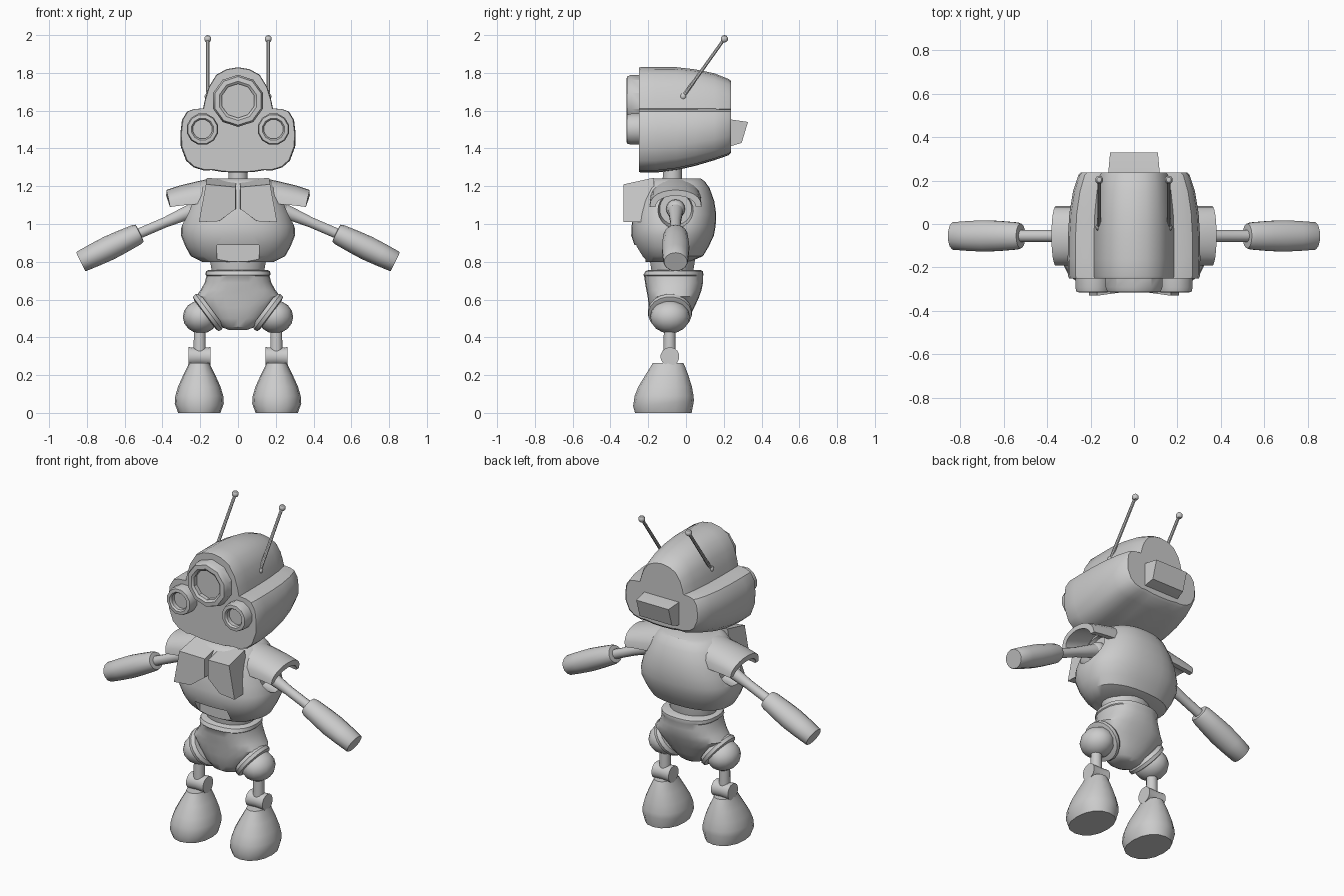
import bpy, bmesh, math
from mathutils import Vector

if "Cube" in bpy.data.objects:
    bpy.data.objects.remove(bpy.data.objects["Cube"])

grey = bpy.data.materials.new("plain_grey")
grey.diffuse_color = (0.6, 0.6, 0.6, 1)
grey.use_nodes = True
grey.node_tree.nodes["Principled BSDF"].inputs["Base Color"].default_value = grey.diffuse_color


def loft(name, rings):
    """Skin a list of equal-length closed rings and cap both ends."""
    bm = bmesh.new()
    vs = [[bm.verts.new(p) for p in r] for r in rings]
    n = len(rings[0])
    for a, b in zip(vs, vs[1:]):
        for i in range(n):
            j = (i + 1) % n
            bm.faces.new((a[i], a[j], b[j], b[i]))
    bm.faces.new(vs[0])
    bm.faces.new(vs[-1])
    bmesh.ops.recalc_face_normals(bm, faces=bm.faces)
    me = bpy.data.meshes.new(name)
    bm.to_mesh(me)
    bm.free()
    me.materials.append(grey)
    ob = bpy.data.objects.new(name, me)
    bpy.context.collection.objects.link(ob)
    return ob


def lathe(name, origin, axis, profile, segs=16, wide=1.0):
    """Turn (radius, distance) pairs around an axis; wide stretches sideways."""
    o, d = Vector(origin), Vector(axis).normalized()
    side = Vector((1, 0, 0)) if abs(d.y) > 0.5 else Vector((0, 1, 0))
    u = (side - d * side.dot(d)).normalized()
    v = d.cross(u)
    ang = [2 * math.pi * (i + 0.5) / segs for i in range(segs)]
    return loft(name, [[o + d * t + u * (r * wide * math.cos(a)) + v * (r * math.sin(a))
                        for a in ang] for r, t in profile])


def stack(name, sections, cx=0.0, segs=24, power=2.4):
    """Horizontal rounded sections: (z, half width, front y, back y)."""
    def oval(z, hx, y0, y1):
        pts = []
        for i in range(segs):
            a = 2 * math.pi * i / segs
            c, s = math.cos(a), math.sin(a)
            pts.append((cx + hx * math.copysign(abs(c) ** (2 / power), c),
                        (y0 + y1) / 2 + (y1 - y0) / 2 * math.copysign(abs(s) ** (2 / power), s), z))
        return pts
    return loft(name, [oval(*s) for s in sections])


def ball(name, c, r, scale=(1, 1, 1), segs=16):
    bpy.ops.mesh.primitive_uv_sphere_add(segments=segs, ring_count=segs // 2, radius=r, location=c)
    ob = bpy.context.object
    ob.name, ob.scale = name, scale
    ob.data.materials.append(grey)
    return ob


def cut(ob, cutter):
    m = ob.modifiers.new("cut", 'BOOLEAN')
    m.operation, m.object, m.solver = 'DIFFERENCE', cutter, 'EXACT'
    bpy.context.view_layer.objects.active = ob
    bpy.ops.object.modifier_apply(modifier="cut")
    bpy.data.objects.remove(cutter)


# Head: domed outline with cheeks, tapering to the back
half = [(0.0, 1.83), (0.06, 1.82), (0.115, 1.79), (0.155, 1.725), (0.175, 1.66), (0.185, 1.612),
        (0.235, 1.608), (0.27, 1.595), (0.297, 1.55), (0.305, 1.48), (0.303, 1.41),
        (0.275, 1.335), (0.235, 1.30), (0.18, 1.283), (0.14, 1.285), (0.08, 1.275), (0.0, 1.272)]
outline = half + [(-x, z) for x, z in half[-2:0:-1]]
head_rings = [(-0.25, 0.98, 0.985, 0.985), (-0.24, 0.995, 1, 1), (-0.16, 1, 1, 1), (-0.05, 0.995, 1, 0.96),
              (0.05, 0.975, 0.95, 0.89), (0.15, 0.92, 0.86, 0.80), (0.225, 0.84, 0.73, 0.72),
              (0.237, 0.80, 0.69, 0.68)]
loft("head", [[(x * sx, y, 1.60 + (z - 1.60) * (up if z > 1.6 else down)) for x, z in outline]
              for y, sx, up, down in head_rings])

# Vent box on the back of the head
loft("back_box", [[(-w, y, z0), (w, y, z0), (w, y2, z1), (-w, y2, z1)]
                  for w, y, z0, y2, z1 in [(0.122, 0.20, 1.40, 0.20, 1.555), (0.118, 0.24, 1.412, 0.24, 1.553),
                                           (0.11, 0.295, 1.43, 0.328, 1.54)]])


# Eyes: bevelled rings with sunken lenses
def eye(name, x, z, R, r, segs):
    lathe(name, (x, -0.22, z), (0, -1, 0),
          [(R, 0), (R, 0.07), (R * 0.93, 0.093), (r * 1.15, 0.095), (r, 0.085), (r, 0.06)], segs)


eye("centre_eye", 0, 1.652, 0.138, 0.09, 10)

# Neck and waist
lathe("neck", (0, -0.072, 1.18), (0, 0, 1), [(0.054, 0), (0.05, 0.14)])
lathe("waist", (0, -0.072, 0.70), (0, 0, 1), [(0.13, 0), (0.14, 0.05), (0.155, 0.13), (0.155, 0.2)], 20, 0.8)
bpy.data.objects["waist"].data.transform(bpy.data.objects["waist"].matrix_world)

# Torso with belly notch and shoulder sockets
torso = stack("torso", [(0.80, 0.19, -0.215, 0.02), (0.83, 0.25, -0.24, 0.09), (0.88, 0.278, -0.27, 0.12),
                        (0.94, 0.302, -0.29, 0.148), (0.99, 0.30, -0.288, 0.157), (1.05, 0.28, -0.28, 0.16),
                        (1.12, 0.25, -0.265, 0.15), (1.19, 0.215, -0.24, 0.125), (1.225, 0.185, -0.215, 0.10),
                        (1.24, 0.15, -0.19, 0.08)], segs=32)
cut(torso, loft("notch", [[(-0.11, y, 0.7), (0.11, y, 0.7), (0.11, y, 0.89), (-0.11, y, 0.89)]
                          for y in (-0.4, -0.215)]))

for s, tag in ((1, "right"), (-1, "left")):
    eye(tag + "_eye", s * 0.188, 1.502, 0.085, 0.052, 12)

    # Antenna leaning back
    a, b = Vector((s * 0.16, -0.015, 1.675)), Vector((s * 0.16, 0.203, 1.98))
    lathe(tag + "_antenna", a, b - a, [(0.01, 0), (0.009, (b - a).length)], 8)
    ball(tag + "_antenna_foot", a, 0.018, segs=10)
    ball(tag + "_antenna_tip", b, 0.02, segs=10)

    # Chest plate, flaring outwards
    plate = [(0.012, 1.195, -0.308), (0.17, 1.21, -0.33), (0.207, 1.01, -0.33), (0.10, 1.015, -0.32),
             (0.012, 1.08, -0.308)]
    loft(tag + "_chest_plate", [[(s * x, y, z) for x, z, y in plate],
                                [(s * x * 0.97, -0.17, z + (0.035 if z > 1.1 else 0)) for x, z, y in plate]])

    # Shoulder socket and arched pad
    cut(torso, lathe("socket", (s * 0.205, -0.055, 1.08), (s, 0, 0), [(0.085, 0), (0.12, 0.2)], 20))
    rings = []
    for x, base, h, lean in [(0.15, 1.11, 0.13, 0), (0.22, 1.105, 0.12, 0), (0.30, 1.098, 0.105, 0.01),
                             (0.36, 1.09, 0.09, 0.02)]:
        arc = [math.pi * i / 12 for i in range(13)]
        outer = [(s * (x + lean * math.sin(t)), -0.055 + 0.137 * math.cos(t), base + h * math.sin(t) ** 0.8)
                 for t in arc]
        inner = [(s * (x + lean * math.sin(t)), -0.055 + 0.107 * math.cos(t), base + (h - 0.03) * math.sin(t))
                 for t in reversed(arc)]
        rings.append(outer + inner)
    loft(tag + "_shoulder_pad", rings)

    # Arm
    p, q, e = Vector((s * 0.22, -0.055, 1.08)), Vector((s * 0.53, -0.055, 0.947)), Vector((s * 0.833, -0.055, 0.80))
    ball(tag + "_shoulder_joint", p, 0.05)
    L = (q - p).length
    lathe(tag + "_upper_arm", p, q - p, [(0.042, 0), (0.036, 0.08), (0.028, 0.18), (0.028, L + 0.02)], 12)
    L = (e - q).length
    lathe(tag + "_forearm", q, e - q, [(0.035, -0.012), (0.05, -0.01), (0.056, 0.01), (0.062, 0.1), (0.065, 0.17),
                                       (0.062, 0.25), (0.057, L - 0.005), (0.054, L)], 14, 1.14)

    # Hip rim and ball
    lathe(tag + "_hip_rim", (s * 0.155, -0.085, 0.535), (s * 0.8, 0, -0.6),
          [(0.105, -0.02), (0.118, 0), (0.115, 0.02), (0.095, 0.025)], 20)
    ball(tag + "_hip_ball", (s * 0.197, -0.085, 0.508), 0.095, (1, 1.1, 0.92))

    # Shin, ankle roller and foot
    lathe(tag + "_shin", (s * 0.203, -0.087, 0.30), (0, 0, 1), [(0.034, 0), (0.031, 0.16)], 12)
    lathe(tag + "_ankle", (s * 0.145, -0.085, 0.298), (s, 0, 0), [(0.05, 0), (0.046, 0.058), (0.05, 0.116)], 14)
    foot = stack(tag + "_foot", [(0.008, 0.112, -0.27, 0.03), (0.05, 0.13, -0.28, 0.042), (0.09, 0.127, -0.272, 0.04),
                                 (0.14, 0.112, -0.252, 0.031), (0.20, 0.085, -0.215, 0.012),
                                 (0.245, 0.062, -0.187, -0.005), (0.265, 0.055, -0.175, -0.015)],
                 s * 0.205, 16, 2.2)
    for v in foot.data.vertices:  # the sole is thicker at the heel
        if v.co.z < 0.01:
            v.co.z = 0.0
        elif v.co.z < 0.06:
            v.co.z += (v.co.y + 0.12) * 0.09

# Pelvis
stack("pelvis", [(0.44, 0.05, -0.14, -0.03), (0.455, 0.09, -0.165, -0.01), (0.50, 0.14, -0.185, 0.015),
                 (0.56, 0.185, -0.197, 0.045), (0.615, 0.225, -0.203, 0.07), (0.65, 0.198, -0.21, 0.082),
                 (0.69, 0.176, -0.217, 0.09), (0.725, 0.167, -0.222, 0.09), (0.73, 0.172, -0.226, 0.092),
                 (0.75, 0.17, -0.215, 0.09), (0.757, 0.155, -0.195, 0.075)])

# Soft surfaces with crisp corners
for ob in bpy.context.scene.objects:
    bpy.ops.object.select_all(action='DESELECT')
    ob.select_set(True)
    bpy.context.view_layer.objects.active = ob
    bpy.ops.object.shade_smooth_by_angle(angle=math.radians(35))
